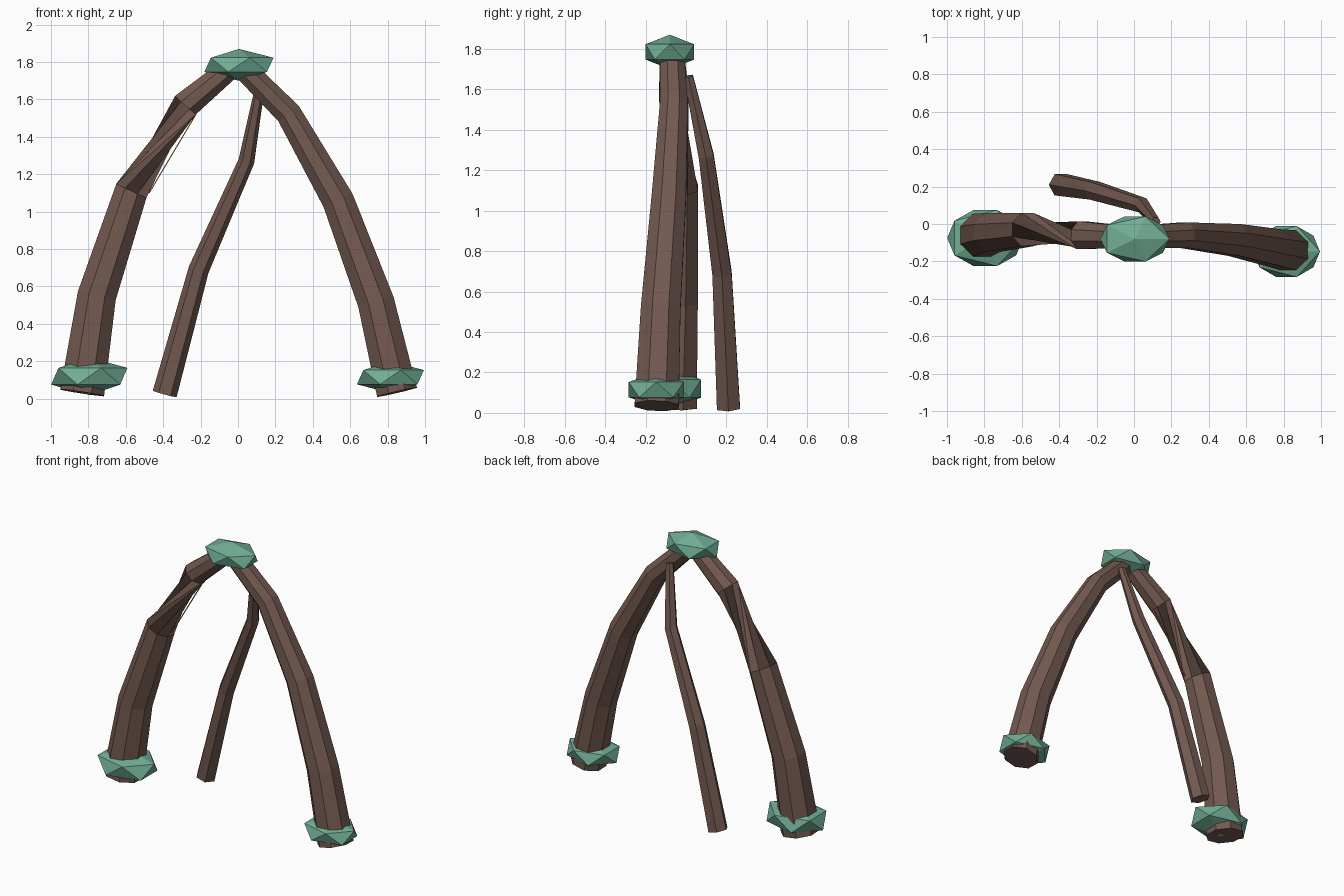
import bpy, bmesh, math
from mathutils import Vector

if "Cube" in bpy.data.objects:
    bpy.data.objects.remove(bpy.data.objects["Cube"])


def material(name, rgb):
    m = bpy.data.materials.new(name)
    m.diffuse_color = (*rgb, 1)
    m.use_nodes = True
    m.node_tree.nodes["Principled BSDF"].inputs["Base Color"].default_value = m.diffuse_color
    return m


BARK = material("bark brown", (0.17, 0.10, 0.08))
CRYSTAL = material("crystal green", (0.165, 0.42, 0.30))
CORD = material("cord tan", (0.40, 0.22, 0.08))


def finish(bm, name, mat):
    bmesh.ops.recalc_face_normals(bm, faces=bm.faces)
    mesh = bpy.data.meshes.new(name)
    bm.to_mesh(mesh)
    bm.free()
    mesh.materials.append(mat)
    ob = bpy.data.objects.new(name, mesh)
    bpy.context.collection.objects.link(ob)
    return ob


def limb(name, path, sides, mat, twists=None):
    """Faceted tube along (x, y, z, radius) stations; twists maps a span to a turn in sides."""
    bm = bmesh.new()
    pts = [Vector(p[:3]) for p in path]
    last = len(pts) - 1
    rings, turn = [], 0
    for i, p in enumerate(pts):
        t = Vector((0, 0, 0))
        if i > 0:
            t += (p - pts[i - 1]).normalized()
        if i < last:
            t += (pts[i + 1] - p).normalized()
        t.normalize()
        u = Vector((0, 1, 0))
        u = (u - t * u.dot(t)).normalized()
        v = t.cross(u)
        ring = []
        for k in range(sides):
            a = 2 * math.pi * (k + 0.5 + turn) / sides
            ring.append(bm.verts.new(p + (u * math.cos(a) + v * math.sin(a)) * path[i][3]))
        rings.append(ring)
        turn += (twists or {}).get(i, 0)
    for a, b in zip(rings, rings[1:]):
        for k in range(sides):
            n = (k + 1) % sides
            bm.faces.new((a[k], a[n], b[n], b[k]))
    bm.faces.new(rings[0])
    bm.faces.new(rings[-1])
    return finish(bm, name, mat)


def crystal(name, centre, size):
    """Squashed icosahedron collar."""
    bm = bmesh.new()
    bmesh.ops.create_icosphere(bm, subdivisions=1, radius=1)
    for v in bm.verts:
        v.co = Vector(c + s * q for c, s, q in zip(centre, size, v.co))
    return finish(bm, name, CRYSTAL)


# Main bowed legs; the left one is wrung thin below its upper joint
limb("right_leg", [(0.85, -0.145, 0.035, 0.118), (0.738, -0.125, 0.515, 0.106),
                   (0.535, -0.085, 1.06, 0.092), (0.27, -0.06, 1.525, 0.074),
                   (0.02, -0.07, 1.775, 0.065)], 8, BARK)
limb("left_leg", [(-0.833, -0.065, 0.032, 0.128), (-0.755, -0.045, 0.55, 0.112),
                  (-0.57, -0.03, 1.112, 0.096), (-0.28, -0.06, 1.57, 0.080),
                  (-0.02, -0.07, 1.785, 0.062)], 8, BARK, {2: 3})

# Slim rear prop
limb("back_leg", [(-0.392, 0.21, 0.025, 0.066), (-0.21, 0.178, 0.69, 0.055),
                  (0.045, 0.10, 1.27, 0.043), (0.117, 0.012, 1.665, 0.026)], 6, BARK)

# Taut cord across the wrung section
limb("cord", [(-0.475, -0.045, 1.10, 0.004), (-0.225, -0.06, 1.52, 0.004)], 4, CORD)

# Crystal cap and foot collars
crystal("top_crystal", (0.005, -0.08, 1.785), (0.207, 0.141, 0.085))
crystal("left_foot_crystal", (-0.795, -0.075, 0.12), (0.228, 0.176, 0.10))
crystal("right_foot_crystal", (0.815, -0.147, 0.115), (0.20, 0.16, 0.085))
